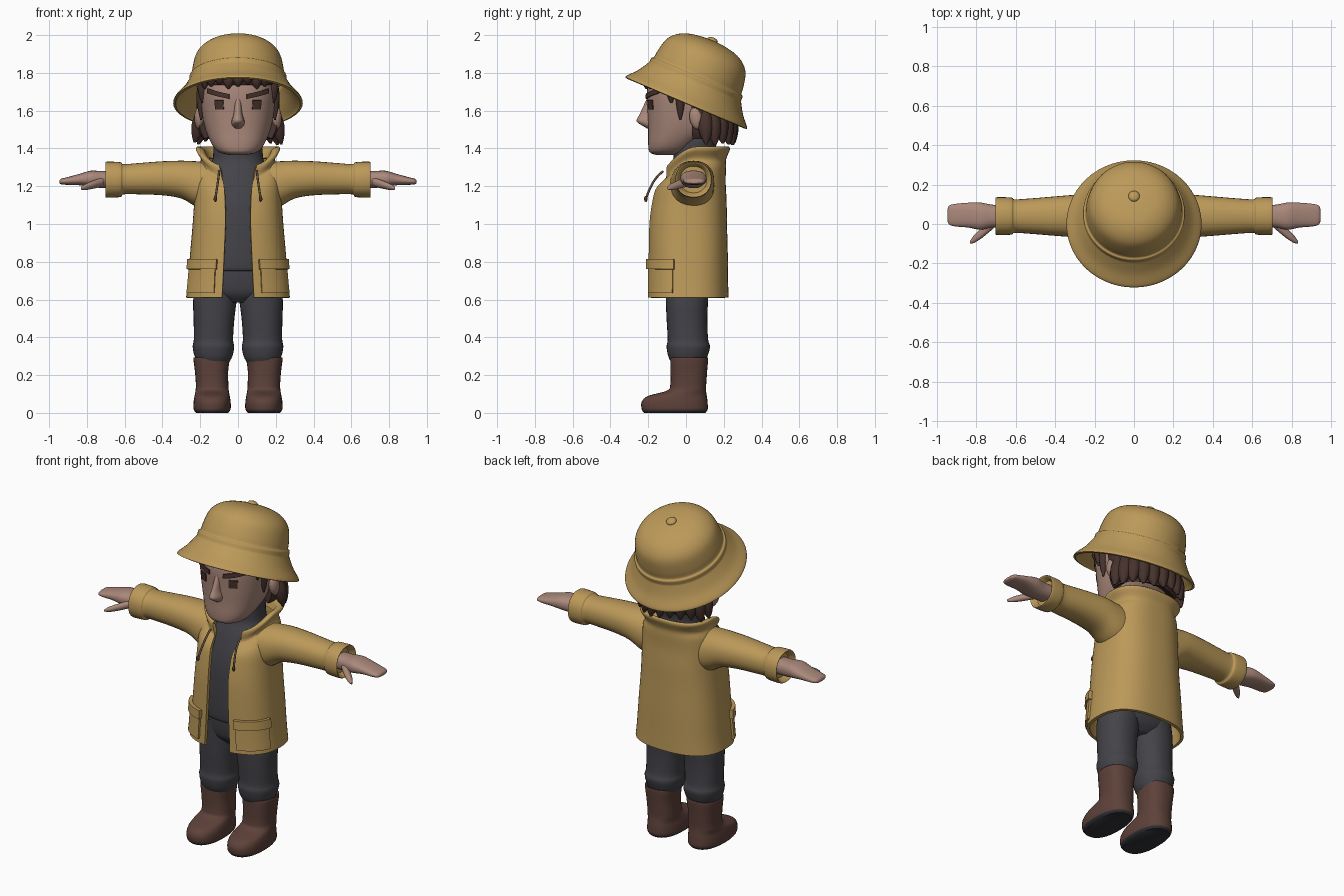
import bpy, math, random
from mathutils import Vector

random.seed(4)
if "Cube" in bpy.data.objects:
    bpy.data.objects.remove(bpy.data.objects["Cube"], do_unlink=True)


def material(name, *rgb):
    m = bpy.data.materials.new(name)
    m.use_nodes = True
    m.diffuse_color = (*rgb, 1)
    m.node_tree.nodes["Principled BSDF"].inputs["Base Color"].default_value = (*rgb, 1)
    return m


YELLOW = material("mustard cloth", .5, .32, .1)
GREY = material("charcoal cloth", .056, .056, .066)
BROWN = material("boot leather", .11, .053, .041)
SKIN = material("skin", .4, .245, .195)
HAIR = material("dark brown hair", .062, .032, .026)
SOLE = material("sole rubber", .03, .031, .038)
CORD = material("cord", .13, .085, .055)


def finish(obj, mirror=False, thick=0):
    """Apply mirror and thickness, then smooth with sharp edges kept."""
    if thick:
        solid = obj.modifiers.new("thickness", "SOLIDIFY")
        solid.thickness, solid.offset = thick, -1
    if mirror:
        obj.modifiers.new("mirror", "MIRROR")
    bpy.ops.object.select_all(action="DESELECT")
    obj.select_set(True)
    bpy.context.view_layer.objects.active = obj
    for mod in list(obj.modifiers):
        bpy.ops.object.modifier_apply(modifier=mod.name)
    bpy.ops.object.shade_smooth_by_angle(angle=math.radians(50))
    return obj


def grid(name, rows, mat, wrap=False, caps=False, mirror=False, thick=0):
    n = len(rows[0])
    verts = [p for row in rows for p in row]
    faces = [(r * n + c, r * n + (c + 1) % n, (r + 1) * n + (c + 1) % n, (r + 1) * n + c)
             for r in range(len(rows) - 1) for c in range(n if wrap else n - 1)]
    if caps:
        faces.append(tuple(reversed(range(n))))
        faces.append(tuple(range(len(verts) - n, len(verts))))
    mesh = bpy.data.meshes.new(name)
    mesh.from_pydata(verts, [], faces)
    mesh.materials.append(mat)
    obj = bpy.data.objects.new(name, mesh)
    bpy.context.collection.objects.link(obj)
    return finish(obj, mirror, thick)


def ring_at(rings, u):
    """Smoothly interpolated ring: height, centre x, centre y, radii, front drop, gap."""
    last = len(rings) - 1
    i = max(0, min(int(u), last - 1))
    f = u - i
    quad = [rings[max(0, min(last, i + k))] for k in (-1, 0, 1, 2)]
    quad = [tuple(q) + (0,) * (7 - len(q)) for q in quad]
    return [b + f / 2 * (c - a + f * (2 * a - 5 * b + 4 * c - d + f * (3 * (b - c) + d - a)))
            for a, b, c, d in zip(*quad)]


def ring_point(ring, ang, power, off=0):
    z, cx, cy, rx, ry, drop, _ = ring
    bend = lambda v: math.copysign(abs(v) ** (2 / power), v)
    return Vector((cx + (rx + off) * bend(math.sin(ang)), cy - (ry + off) * bend(math.cos(ang)),
                   z - drop * max(0, math.cos(ang)) ** 1.5))


def loft(name, rings, mat, axis="z", power=2, n=32, steps=4, **opts):
    is_open = len(rings[0]) == 7
    rows = []
    for k in range((len(rings) - 1) * steps + 1):
        ring = ring_at(rings, k / steps)
        start = math.asin(min(1, ring[6] / ring[3]) ** (power / 2)) if is_open else 0
        count = n + 1 if is_open else n
        row = [ring_point(ring, start + (2 * math.pi - 2 * start) * c / n, power) for c in range(count)]
        rows.append([p.zxy for p in row] if axis == "x" else row)
    opts.setdefault("caps", not is_open)
    return grid(name, rows, mat, wrap=not is_open, **opts)


def patch(name, rings, power, z0, z1, a0, a1, off, mat, slope=0, thick=.009):
    """Mirrored plate that follows a lofted surface."""
    rows = []
    for r in range(5):
        row = []
        for c in range(13):
            z = z0 + (z1 - z0) * r / 4 + slope * (c / 12 - .5)
            i = max(k for k in range(len(rings) - 1) if rings[k][0] <= z)
            u = i + (z - rings[i][0]) / (rings[i + 1][0] - rings[i][0])
            row.append(ring_point(ring_at(rings, u), a0 + (a1 - a0) * c / 12, power, off))
        rows.append(row)
    return grid(name, rows, mat, mirror=True, thick=thick)


def ball(name, loc, scale, mat, mirror=False, tilt=0):
    bpy.ops.mesh.primitive_uv_sphere_add(segments=24, ring_count=12, radius=1)
    obj = bpy.context.object
    obj.name = name
    for v in obj.data.vertices:
        v.co = v.co * Vector(scale)
        v.co.rotate(tilt_matrix(tilt))
        v.co += Vector(loc)
    obj.data.materials.append(mat)
    return finish(obj, mirror)


def tilt_matrix(angle):
    from mathutils import Matrix
    return Matrix.Rotation(angle, 3, "X")


# Boots with dark soles
boots = loft("boots", [
    (0, .137, -.06, .085, .163), (.02, .137, -.06, .098, .175), (.06, .137, -.06, .098, .174),
    (.09, .137, -.045, .093, .155), (.118, .137, .003, .088, .103), (.15, .137, .012, .086, .095),
    (.22, .14, .015, .088, .097), (.285, .14, .017, .096, .1), (.293, .14, .017, .09, .095),
    (.28, .14, .017, .08, .085)], BROWN, power=2.4, mirror=True)
boots.data.materials.append(SOLE)
for face in boots.data.polygons:
    if face.center.z < .012:
        face.material_index = 1

# Trousers
loft("trouser_legs", [
    (.27, .13, .01, .085, .09), (.3, .13, .01, .1, .104), (.35, .13, .012, .11, .115),
    (.39, .13, .01, .104, .107), (.5, .127, .005, .108, .108), (.6, .122, .005, .115, .112),
    (.72, .11, .005, .108, .115)], GREY, power=2.2, mirror=True)
loft("trouser_hips", [
    (.585, 0, .005, .08, .07), (.63, 0, .005, .19, .11), (.7, 0, .005, .212, .125),
    (.79, 0, .005, .2, .13)], GREY, power=2.3)

# Sweater with high neck
loft("sweater", [
    (.75, 0, 0, .2, .14), (.77, 0, 0, .21, .155), (.9, 0, 0, .205, .158), (1.1, 0, .01, .19, .155),
    (1.25, 0, .03, .17, .135), (1.33, 0, .045, .138, .116), (1.39, 0, .045, .13, .112, .02),
    (1.45, 0, .05, .13, .115, .06), (1.455, 0, .05, .12, .105, .06), (1.43, 0, .05, .1, .09, .05)],
    GREY, power=2.2)

# Open coat with turned collar
coat = [
    (.61, 0, .01, .275, .215, 0, .085), (.7, 0, .01, .265, .213, 0, .08),
    (.85, 0, .01, .253, .211, 0, .073), (1, 0, .01, .24, .207, 0, .067),
    (1.12, 0, .015, .232, .2, .02, .068), (1.22, 0, .022, .228, .188, .04, .072),
    (1.3, 0, .04, .215, .172, .08, .078), (1.345, 0, .05, .196, .163, .11, .085),
    (1.393, 0, .06, .222, .172, .11, .095), (1.41, 0, .06, .213, .165, .11, .1),
    (1.395, 0, .06, .18, .142, .11, .1), (1.35, 0, .06, .16, .125, .1, .095)]
loft("coat_body", coat, YELLOW, power=2.5, n=56, thick=.018)
patch("coat_pockets", coat, 2.5, .645, .775, .38, 1.28, .011, YELLOW, thick=.02)
patch("pocket_flaps", coat, 2.5, .765, .815, .34, 1.32, .02, YELLOW, thick=.03)

# Sleeves with cuffs
loft("sleeves", [
    (.14, .03, 1.2, .12, .125), (.22, .035, 1.212, .115, .12), (.3, .04, 1.235, .108, .1),
    (.4, .04, 1.242, .1, .09), (.52, .04, 1.24, .09, .083), (.605, .04, 1.237, .085, .08),
    (.622, .04, 1.235, .094, .092), (.692, .04, 1.235, .096, .095), (.7, .04, 1.235, .088, .087),
    (.67, .04, 1.235, .07, .07)], YELLOW, axis="x", power=2.2, mirror=True)

# Hands and thumbs
loft("hands", [
    (.65, .04, 1.235, .055, .045), (.72, .04, 1.235, .058, .045), (.78, .04, 1.24, .069, .042),
    (.84, .045, 1.235, .063, .03), (.9, .045, 1.228, .058, .021), (.935, .045, 1.225, .05, .015),
    (.946, .045, 1.223, .032, .008)], SKIN, axis="x", power=2.4, mirror=True)
loft("thumbs", [
    (.71, .01, 1.225, .03, .025), (.77, -.043, 1.207, .027, .021), (.81, -.075, 1.195, .02, .016),
    (.832, -.093, 1.189, .007, .007)], SKIN, axis="x", n=16, mirror=True)

# Head, neck, nose and ears
head = [
    (1.366, 0, -.1, .05, .06), (1.38, 0, -.092, .1, .1), (1.42, 0, -.07, .137, .13),
    (1.5, 0, -.02, .172, .18), (1.6, 0, 0, .193, .204), (1.7, 0, .005, .2, .212),
    (1.8, 0, .02, .19, .2), (1.87, 0, .05, .14, .15), (1.9, 0, .06, .06, .07)]
loft("head", head, SKIN, power=2.3, n=48)
loft("neck", [(1.36, 0, .045, .1, .09), (1.52, 0, .045, .1, .09)], SKIN)
loft("nose", [
    (1.505, 0, -.19, .012, .015), (1.52, 0, -.195, .03, .035), (1.545, 0, -.2, .034, .062),
    (1.58, 0, -.2, .024, .046), (1.63, 0, -.195, .018, .028), (1.67, 0, -.19, .015, .014)], SKIN, n=20)
ball("ears", (.205, .055, 1.56), (.026, .036, .06), SKIN, mirror=True, tilt=.2)

# Eyes and eyebrows
patch("eyes", head, 2.3, 1.607, 1.655, .34, .6, .006, HAIR)
patch("eyebrows", head, 2.3, 1.677, 1.703, .18, .86, .008, HAIR, slope=.03)

# Hair: cap, thick back, and pointed locks
loft("hair_cap", [
    (1.735, 0, .01, .205, .212), (1.755, 0, .012, .213, .218), (1.82, 0, .03, .19, .195),
    (1.89, 0, .06, .11, .12)], HAIR, power=2.2)
loft("hair_back", [
    (1.45, 0, .08, .185, .14, 0, .175), (1.5, 0, .08, .21, .16, 0, .2), (1.6, 0, .08, .22, .162, 0, .21),
    (1.77, 0, .06, .21, .16, 0, .2)], HAIR, thick=.05)


def lock(name, ang, radii, cy, tip, top, size, flare):
    s, c = math.sin(ang) * radii[0], -math.cos(ang) * radii[1]
    spread = ((0, flare, .15), (.25, (1 + flare) / 2, .7), (.6, 1, 1), (1, .94, .7))
    loft(name, [(tip + (top - tip) * h, s * k, cy + c * k, size * w, size * w)
                for h, k, w in spread], HAIR, n=10, steps=3)


for i in range(9):
    a = -1 + i / 4
    lock("fringe_lock", a, (.2, .207), 0, 1.715 + .012 * (i % 3), 1.8, .032, 1.04)
for side in (-1, 1):
    lock("sideburn", side * 1.42, (.198, .2), 0, 1.55, 1.78, .026, 1)
    lock("temple_lock", side * 1.18, (.198, .2), 0, 1.64, 1.79, .032, 1.02)
for i in range(11):
    a = 1.75 + i * (2 * math.pi - 3.5) / 10
    lock("nape_lock", a, (.208, .16), .075, 1.415 + .03 * random.random(), 1.6, .042, 1.12)

# Tilted hat with wide brim and button
TILT = math.radians(-23)
profile = [(0, .35), (.015, .343), (.06, .303), (.115, .269), (.128, .264), (.15, .262), (.16, .251),
           (.2, .246), (.27, .228), (.315, .19), (.343, .135), (.357, .06), (.36, .01)]
hat = loft("hat", [(h, 0, 0, r * .98, r) for h, r in profile], YELLOW, n=56, caps=False, thick=.014)
hat.rotation_euler.x = TILT
hat.location.z = 1.64
ball("hat_crown_button", (0, .141, 1.972), (.029, .029, .016), YELLOW, tilt=TILT)

# Collar drawstrings
for side, label in ((1, "left"), (-1, "right")):
    data = bpy.data.curves.new(label + "_drawstring", "CURVE")
    data.dimensions, data.bevel_depth, data.bevel_resolution = "3D", .006, 2
    data.use_fill_caps = True
    line = data.splines.new("NURBS")
    path = [(.1, -.12, 1.28), (.103, -.175, 1.24), (.113, -.195, 1.18), (.12, -.212, 1.135)]
    line.points.add(len(path) - 1)
    for pt, (x, y, z) in zip(line.points, path):
        pt.co = (side * x, y, z, 1)
    line.use_endpoint_u, line.order_u = True, 4
    data.materials.append(CORD)
    bpy.context.collection.objects.link(bpy.data.objects.new(label + "_drawstring", data))
ball("drawstring_tips", (.12, -.213, 1.133), (.009, .009, .016), HAIR, mirror=True)
